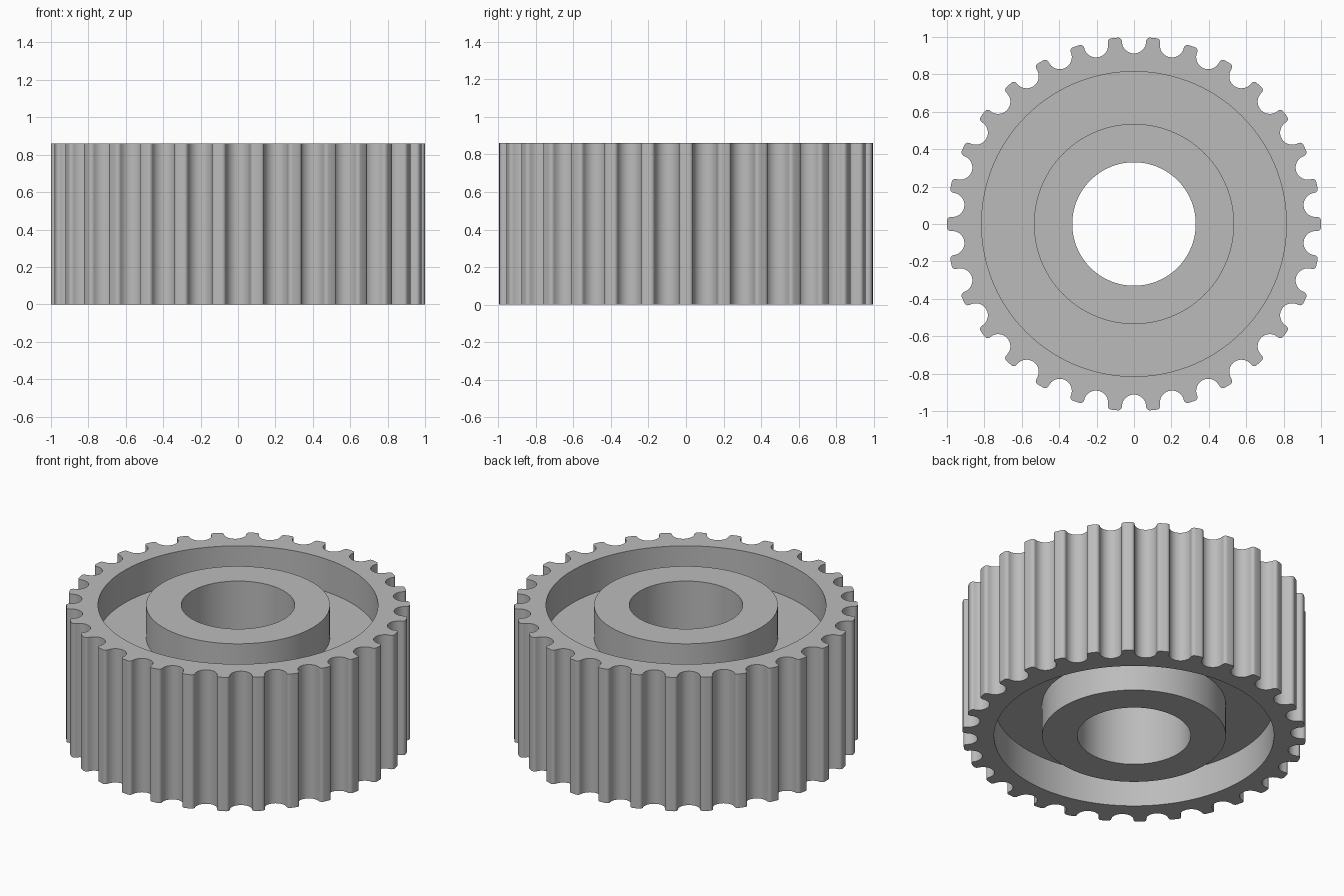
import bpy, bmesh
from math import pi, sin, cos, atan2, acos

cube = bpy.data.objects.get("Cube")
if cube:
    bpy.data.objects.remove(cube, do_unlink=True)

TEETH, ARC_STEPS = 30, 4
HEIGHT, RECESS = 0.86, 0.21
RIM_R, HUB_R, BORE_R = 0.815, 0.535, 0.33
GROOVE_C, GROOVE_R, FILLET = 0.977, 0.065, 0.02
PITCH = 2 * pi / TEETH

metal = bpy.data.materials.new("grey metal")
metal.use_nodes = True
grey = (0.5, 0.5, 0.5, 1)
metal.diffuse_color = grey
metal.node_tree.nodes["Principled BSDF"].inputs["Base Color"].default_value = grey


def half_groove():
    """Points from the groove floor, round the tooth corner, to the tooth tip."""
    tip = 1 - FILLET
    beta = acos((tip**2 + GROOVE_C**2 - (GROOVE_R + FILLET)**2) / (2 * tip * GROOVE_C))
    px, py = tip * cos(beta), tip * sin(beta)
    sweep = atan2(py, GROOVE_C - px)
    start = atan2(-py, GROOVE_C - px)
    pts = []
    for i in range(9):
        t = sweep * i / 8
        pts.append((GROOVE_C - GROOVE_R * cos(t), GROOVE_R * sin(t)))
    for i in range(1, 7):
        t = start + (beta - start) * i / 6
        pts.append((px + FILLET * cos(t), py + FILLET * sin(t)))
    return pts + [(cos(PITCH / 2), sin(PITCH / 2))]


def toothed_loop(bm, z):
    """Outline that starts on a tooth tip; one groove per pitch."""
    half = half_groove()
    groove = [(x, -y) for x, y in reversed(half[1:])] + half[:-1]
    loop = []
    for k in range(TEETH):
        a = (k + 0.5) * PITCH
        loop += [bm.verts.new((x * cos(a) - y * sin(a), x * sin(a) + y * cos(a), z))
                 for x, y in groove]
    return loop


def circle_loop(bm, r, z):
    n = TEETH * ARC_STEPS
    return [bm.verts.new((r * cos(2 * pi * i / n), r * sin(2 * pi * i / n), z))
            for i in range(n)]


def bridge(bm, a, b):
    for i in range(len(a)):
        j = (i + 1) % len(a)
        bm.faces.new((a[i], a[j], b[j], b[i]))


def rim_face(bm, outer, inner):
    """Flat end of the rim, one face per tooth pitch."""
    step = len(outer) // TEETH
    for k in range(TEETH):
        o = [outer[(k * step + i) % len(outer)] for i in range(step + 1)]
        n = [inner[(k * ARC_STEPS + i) % len(inner)] for i in range(ARC_STEPS + 1)]
        bm.faces.new(o + n[::-1])


bm = bmesh.new()
# Toothed outer wall
top, bottom = toothed_loop(bm, HEIGHT), toothed_loop(bm, 0)
bridge(bm, bottom, top)

# Recessed web, hub and bore, from the top rim through to the bottom rim
section = [(RIM_R, HEIGHT), (RIM_R, HEIGHT - RECESS), (HUB_R, HEIGHT - RECESS),
           (HUB_R, HEIGHT), (BORE_R, HEIGHT)]
section += [(r, HEIGHT - z) for r, z in reversed(section)]
rings = [circle_loop(bm, r, z) for r, z in section]
for a, b in zip(rings, rings[1:]):
    bridge(bm, a, b)

# Rim end faces
rim_face(bm, top, rings[0])
rim_face(bm, bottom, rings[-1])
bmesh.ops.recalc_face_normals(bm, faces=bm.faces)

mesh = bpy.data.meshes.new("toothed_pulley")
bm.to_mesh(mesh)
bm.free()
mesh.materials.append(metal)
pulley = bpy.data.objects.new("toothed_pulley", mesh)
bpy.context.collection.objects.link(pulley)
bpy.ops.object.select_all(action="DESELECT")
pulley.select_set(True)
bpy.context.view_layer.objects.active = pulley
bpy.ops.object.shade_smooth_by_angle(angle=pi / 6)
